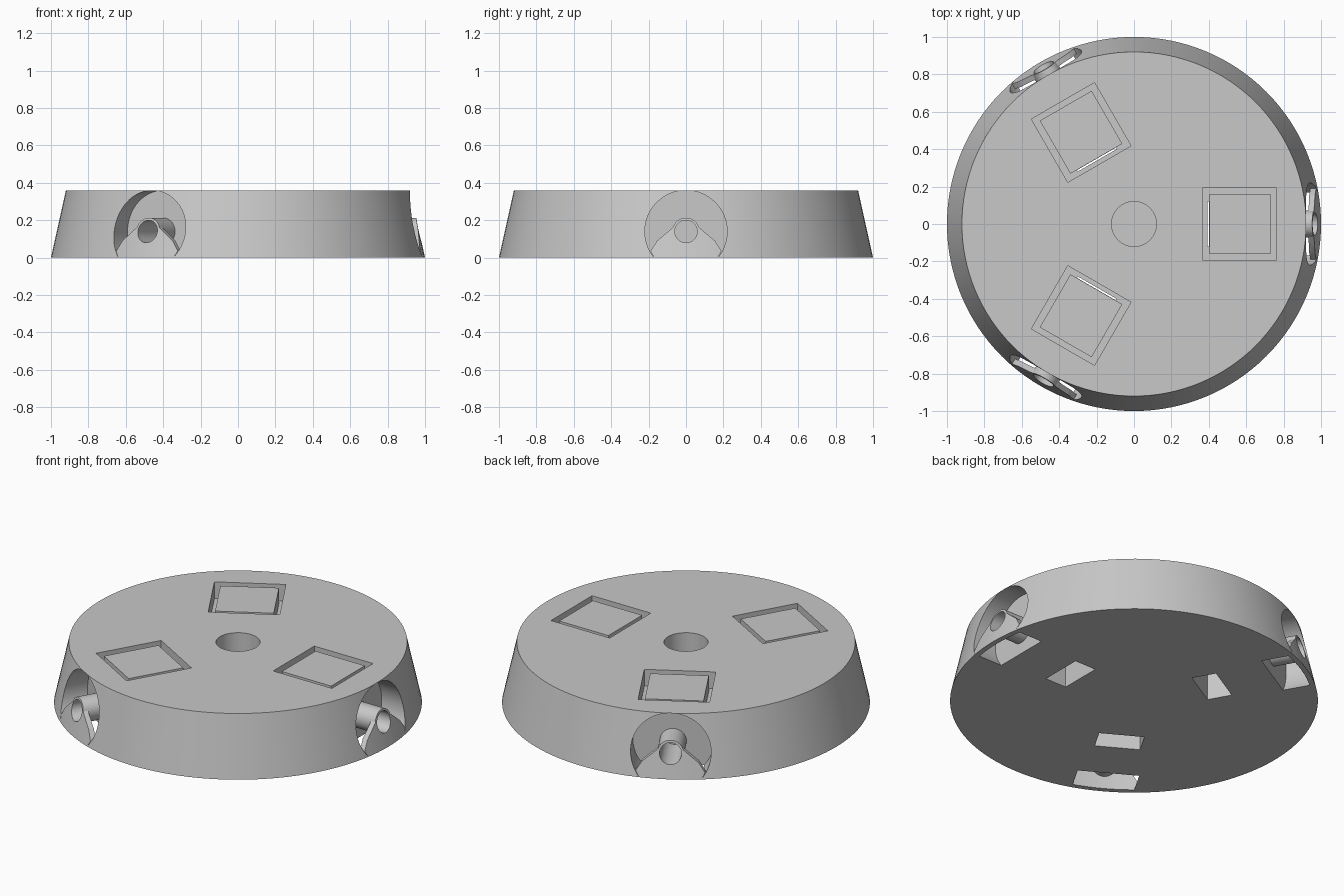
import bpy, math
from mathutils import Matrix, Vector

cube = bpy.data.objects.get("Cube")
if cube:
    bpy.data.objects.remove(cube, do_unlink=True)

HEIGHT, BOTTOM_R, TOP_R = 0.36, 1.0, 0.92
HUB_Z = 0.14

grey = bpy.data.materials.new("plain grey")
grey.use_nodes = True
colour = (0.58, 0.58, 0.58, 1)
grey.diffuse_color = colour
grey.node_tree.nodes["Principled BSDF"].inputs["Base Color"].default_value = colour


def finish(name):
    obj = bpy.context.object
    obj.name = name
    bpy.ops.object.transform_apply(location=True, rotation=True, scale=True)
    obj.data.materials.append(grey)
    return obj


def frustum(name, r1, r2, z0, z1, sides=128):
    bpy.ops.mesh.primitive_cone_add(vertices=sides, radius1=r1, radius2=r2,
                                    depth=z1 - z0, location=(0, 0, (z0 + z1) / 2))
    return finish(name)


def box(name, x0, x1, width, z0, z1):
    bpy.ops.mesh.primitive_cube_add(size=1, location=((x0 + x1) / 2, 0, (z0 + z1) / 2))
    bpy.context.object.scale = (x1 - x0, width, z1 - z0)
    return finish(name)


def radial_cylinder(name, r_in, r_out, x0, x1, z=HUB_Z, sides=64):
    bpy.ops.mesh.primitive_cone_add(vertices=sides, radius1=r_in, radius2=r_out,
                                    depth=x1 - x0, location=((x0 + x1) / 2, 0, z),
                                    rotation=(0, math.pi / 2, 0))
    return finish(name)


def prism(name, profile, x0, x1):
    n = len(profile)
    verts = [(x, y, z) for x in (x0, x1) for y, z in profile]
    faces = [tuple(reversed(range(n))), tuple(range(n, 2 * n))]
    faces += [(i, (i + 1) % n, n + (i + 1) % n, n + i) for i in range(n)]
    mesh = bpy.data.meshes.new(name)
    mesh.from_pydata(verts, [], faces)
    obj = bpy.data.objects.new(name, mesh)
    bpy.context.collection.objects.link(obj)
    mesh.materials.append(grey)
    return obj


def spin(obj, angle):
    obj.data.transform(Matrix.Rotation(angle, 4, "Z"))
    return obj


def boolean(target, cutter, operation="DIFFERENCE", keep=False):
    mod = target.modifiers.new("cut", "BOOLEAN")
    mod.object, mod.operation, mod.solver = cutter, operation, "EXACT"
    bpy.context.view_layer.objects.active = target
    bpy.ops.object.modifier_apply(modifier=mod.name)
    cutter.hide_render = True
    if not keep:
        bpy.data.objects.remove(cutter, do_unlink=True)


def smooth(obj):
    bpy.ops.object.select_all(action="DESELECT")
    obj.select_set(True)
    bpy.context.view_layer.objects.active = obj
    bpy.ops.object.shade_smooth_by_angle(angle=math.radians(30))


# Tapered body with a blind centre hole
body = frustum("base_body", BOTTOM_R, TOP_R, 0, HEIGHT)
boolean(body, frustum("centre_hole", 0.12, 0.12, 0.14, 0.5, 64))

# Envelopes that trim the side parts to the tapered wall
outer = frustum("outer_envelope", BOTTOM_R, TOP_R, 0, HEIGHT)
inner = frustum("inner_envelope", BOTTOM_R - 0.03, TOP_R - 0.03, 0, HEIGHT)
inner.data.transform(Matrix.Scale(1.02, 4, Vector((0, 0, 1))))
inner.data.transform(Matrix.Translation((0, 0, -0.003)))

half = [(0.17, 0), (0.19, 0.035), (0.155, 0.09), (0.06, 0.17)]
apron_profile = half + [(-y, z) for y, z in reversed(half)]

for i in range(3):
    angle = i * math.tau / 3
    tag = "_" + str(i + 1)

    # Square pocket with a flush block left inside, and its hatch below
    boolean(body, spin(box("pocket", 0.37, 0.76, 0.39, 0.26, 0.5), angle))
    boolean(body, spin(box("hatch", 0.38, 0.52, 0.25, -0.1, 0.2), angle))
    boolean(body, spin(box("slit", 0.393, 0.402, 0.24, 0.1, 0.5), angle))
    block = spin(box("square_block" + tag, 0.403, 0.73, 0.32, 0.255, 0.352), angle)

    # Round side recess, open through the underside
    boolean(body, spin(radial_cylinder("recess", 0.22, 0.22, 0.8, 1.1), angle))

    # Thin apron across the lower front of the recess
    apron = prism("recess_apron" + tag, apron_profile, 0.85, 1.1)
    boolean(apron, outer, "INTERSECT", keep=True)
    boolean(apron, inner, keep=True)

    # Tube running from the recess back to the outer wall
    tube = radial_cylinder("side_tube" + tag, 0.073, 0.073, 0.79, 1.1)
    boolean(tube, outer, "INTERSECT", keep=True)
    for part in (apron, tube):
        boolean(part, radial_cylinder("bore", 0.06, 0.06, 0.7, 1.2))
        spin(part, angle)
        smooth(part)
    boolean(body, spin(radial_cylinder("bore", 0.06, 0.06, 0.72, 1.2), angle))

for helper in (outer, inner):
    bpy.data.objects.remove(helper, do_unlink=True)
smooth(body)
